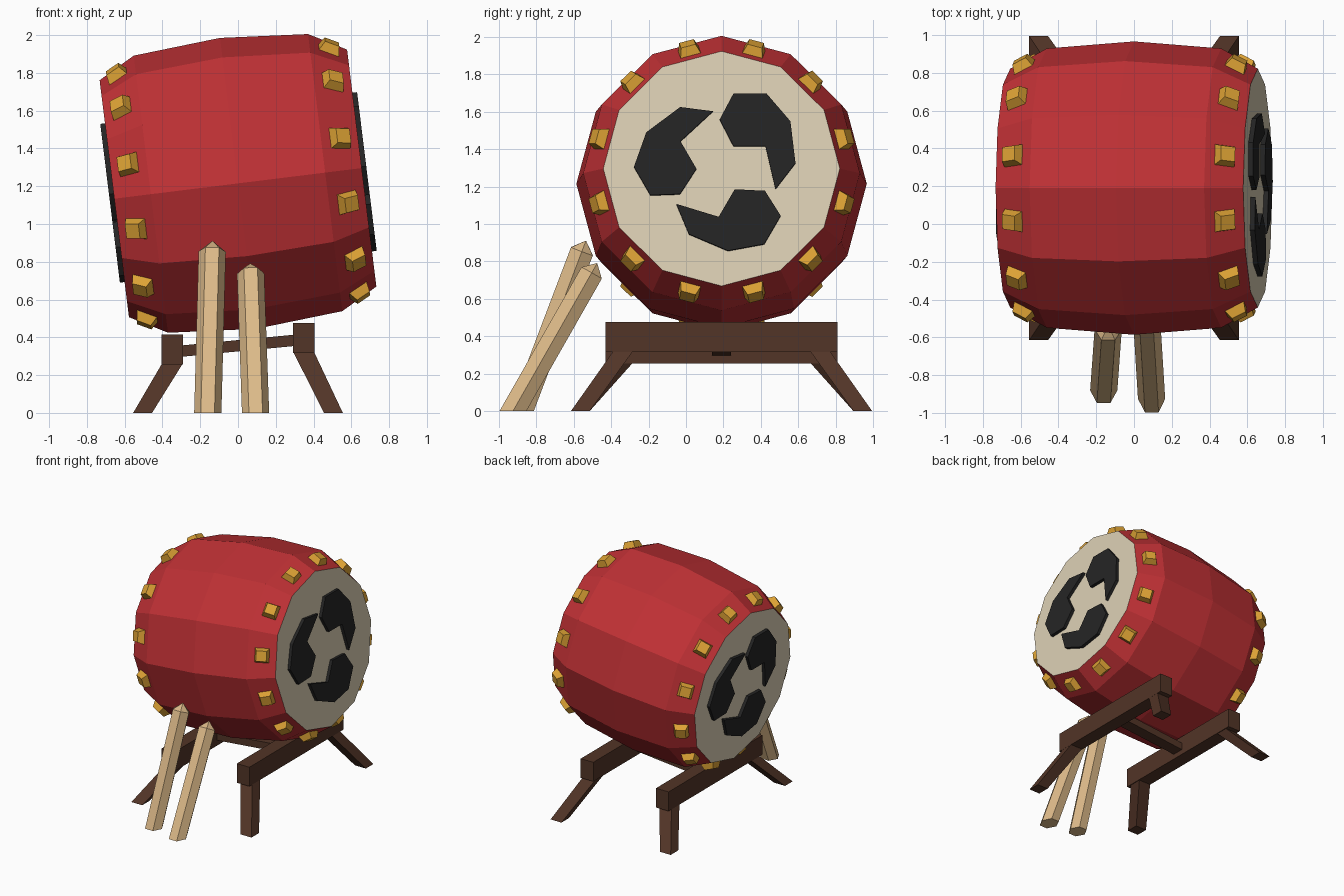
import bpy, bmesh, math
from mathutils import Vector, Matrix

if "Cube" in bpy.data.objects:
    bpy.data.objects.remove(bpy.data.objects["Cube"])


def material(name, col):
    m = bpy.data.materials.new(name)
    m.diffuse_color = (*col, 1)
    m.use_nodes = True
    m.node_tree.nodes["Principled BSDF"].inputs["Base Color"].default_value = m.diffuse_color
    return m


RED = material("red", (0.52, 0.03, 0.035))
CREAM = material("cream", (0.72, 0.63, 0.46))
BLACK = material("black", (0.018, 0.018, 0.018))
GOLD = material("gold", (0.72, 0.36, 0.035))
BROWN = material("brown", (0.085, 0.035, 0.02))
WOOD = material("wood", (0.72, 0.49, 0.25))


def build(name, verts, faces, mat, matrix=None):
    me = bpy.data.meshes.new(name)
    me.from_pydata([tuple(v) for v in verts], [], faces)
    bm = bmesh.new()
    bm.from_mesh(me)
    bmesh.ops.recalc_face_normals(bm, faces=bm.faces)
    bm.to_mesh(me)
    bm.free()
    me.materials.append(mat)
    ob = bpy.data.objects.new(name, me)
    bpy.context.collection.objects.link(ob)
    if matrix:
        ob.matrix_world = matrix
    return ob


def loft(name, rings, mat, matrix=None):
    """Closed skin through rings with equal point counts."""
    n = len(rings[0])
    verts = [v for r in rings for v in r]
    faces = [(k * n + i, k * n + (i + 1) % n, (k + 1) * n + (i + 1) % n, (k + 1) * n + i)
             for k in range(len(rings) - 1) for i in range(n)]
    faces += [tuple(range(n)), tuple(range(len(verts) - n, len(verts)))]
    return build(name, verts, faces, mat, matrix)


def rect(c, w, d):
    return [Vector(c) + Vector((sx * w / 2, sy * d / 2, 0))
            for sx, sy in ((-1, -1), (1, -1), (1, 1), (-1, 1))]


# Drum frame: local x is the drum axis, tipped up toward +x
CY = 0.19
DRUM = Matrix.Translation((0, CY, 1.215)) @ Matrix.Rotation(-math.radians(7.05), 4, 'Y')
SIDES = 12
profile = [(-0.66, 0.632), (-0.465, 0.739), (0, 0.776), (0.465, 0.739), (0.66, 0.632)]


def circle(u, r):
    return [Vector((u, r * math.cos(math.tau * i / SIDES), r * math.sin(math.tau * i / SIDES)))
            for i in range(SIDES)]


# Barrel with the two skins as its end faces
barrel = loft("drum_barrel", [circle(u, r) for u, r in profile], RED, DRUM)
barrel.data.materials.append(CREAM)
for p in barrel.data.polygons:
    if len(p.vertices) == SIDES:
        p.material_index = 1

# Three swirl marks on each skin
comma = [(-.01, .262), (.064, .402), (.24, .402), (.368, .252),
         (.395, .027), (.288, -.113), (.235, .118), (.064, .118)]
for side in (0, 1):
    flip = Matrix.Rotation(math.pi * side, 4, 'Z')
    for k in range(3):
        turn = Matrix.Rotation(math.tau * k / 3, 4, 'X')
        loft("skin_mark", [[Vector((u, y, z)) for y, z in comma] for u in (0.655, 0.685)],
             BLACK, DRUM @ flip @ turn)

# Tapered studs on the sloping end bands
apothem = math.cos(math.pi / SIDES)
slope = math.atan2((0.739 - 0.632) * apothem, 0.195)
for side in (0, 1):
    flip = Matrix.Rotation(math.pi * side, 4, 'Z')
    for k in range(SIDES):
        place = (Matrix.Rotation(math.tau * (k + 0.5) / SIDES, 4, 'X')
                 @ Matrix.Translation((0.5625, 0, 0.6855 * apothem))
                 @ Matrix.Rotation(slope, 4, 'Y'))
        loft("stud", [rect((0, 0, -0.01), 0.118, 0.118), rect((0, 0, 0.05), 0.08, 0.08)],
             GOLD, DRUM @ flip @ place)

# Stand: two beams at different heights, splayed legs with level feet
for s, z0, z1 in ((-1, 0.255, 0.416), (1, 0.317, 0.477)):
    loft("stand_beam", [rect((s * 0.348, CY, z), 0.116, 1.24) for z in (z0, z1)], BROWN)
    for t in (-1, 1):
        loft("stand_leg", [rect((s * 0.505, CY + t * 0.755, 0), 0.1, 0.1),
                           rect((s * 0.348, CY + t * 0.525, z0 + 0.005), 0.11, 0.105)], BROWN)

# Cross bar between the beams
loft("stand_crossbar", [[Vector((x, CY + y, z + h)) for y, h in
                         ((-.05, -.03), (.05, -.03), (.05, .03), (-.05, .03))]
                        for x, z in ((-0.32, 0.325), (0.32, 0.386))], BROWN)

# Hexagonal drumsticks, cut level at the floor, pointed at the top
for foot, tip in (((-0.16, -0.88, 0), (-0.135, -0.535, 0.91)),
                  ((0.093, -0.925, 0), (0.065, -0.475, 0.79))):
    foot, tip = Vector(foot), Vector(tip)
    d = (tip - foot).normalized()
    e1 = (Vector((1, 0, 0)) - d * d.x).normalized()
    e2 = d.cross(e1)
    spokes = [0.072 * (e1 * math.cos(i * math.pi / 3) + e2 * math.sin(i * math.pi / 3))
              for i in range(6)]
    bottom = [foot + s - d * (s.z / d.z) for s in spokes]
    top = [tip - d * 0.06 + s for s in spokes]
    point = [tip + s * 0.02 for s in spokes]
    loft("drumstick", [bottom, top, point], WOOD)
